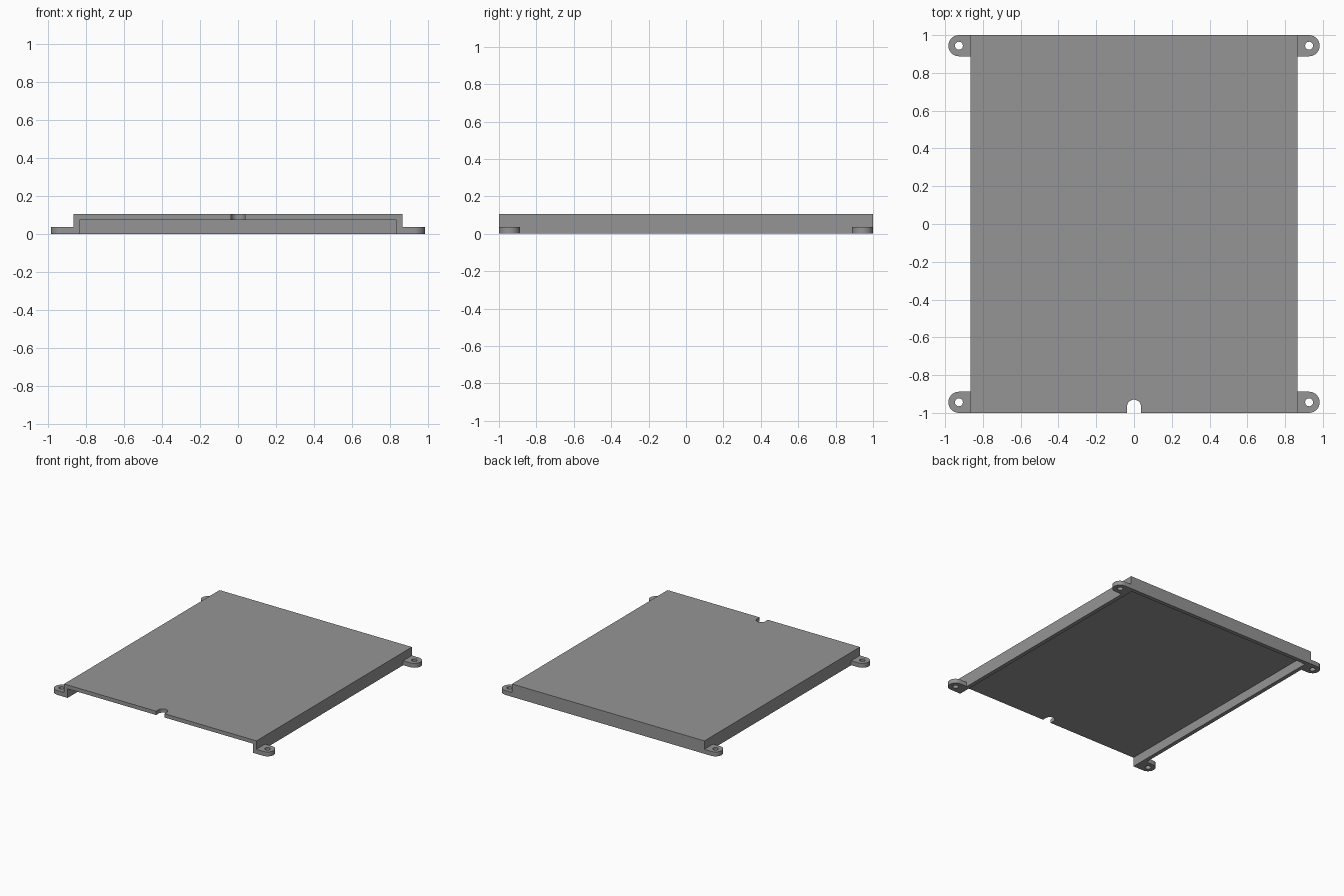
import bpy, bmesh, math

if "Cube" in bpy.data.objects:
    bpy.data.objects.remove(bpy.data.objects["Cube"])

WIDTH, DEPTH, HEIGHT = 0.866, 1.0, 0.105   # half width, half depth, full height
WALL, PLATE_Z, LUG_Z = 0.032, 0.074, 0.036

grey = bpy.data.materials.new("plain grey")
grey.diffuse_color = (0.3, 0.3, 0.3, 1)
grey.use_nodes = True
grey.node_tree.nodes["Principled BSDF"].inputs["Base Color"].default_value = grey.diffuse_color


def prism(name, outline, z0, z1):
    """Extrude a counter-clockwise outline from z0 up to z1."""
    bm = bmesh.new()
    low = [bm.verts.new((x, y, z0)) for x, y in outline]
    high = [bm.verts.new((x, y, z1)) for x, y in outline]
    bm.faces.new(low[::-1])
    bm.faces.new(high)
    n = len(low)
    for i in range(n):
        j = (i + 1) % n
        bm.faces.new((low[i], low[j], high[j], high[i]))
    mesh = bpy.data.meshes.new(name)
    bm.to_mesh(mesh)
    bm.free()
    mesh.materials.append(grey)
    obj = bpy.data.objects.new(name, mesh)
    bpy.context.collection.objects.link(obj)
    return obj


def arc(cx, cy, r, a0, a1, n):
    angles = [math.radians(a0 + (a1 - a0) * i / n) for i in range(n + 1)]
    return [(cx + r * math.cos(a), cy + r * math.sin(a)) for a in angles]


def activate(obj):
    bpy.ops.object.select_all(action='DESELECT')
    obj.select_set(True)
    bpy.context.view_layer.objects.active = obj


def cut(obj, cutter):
    mod = obj.modifiers.new("cut", 'BOOLEAN')
    mod.operation, mod.solver, mod.object = 'DIFFERENCE', 'EXACT', cutter
    activate(obj)
    bpy.ops.object.modifier_apply(modifier=mod.name)
    bpy.data.objects.remove(cutter)


def rect(x0, y0, x1, y1):
    return [(x0, y0), (x1, y0), (x1, y1), (x0, y1)]


# Cover: plate with side and back walls, open at the front and below
cover = prism("cover", rect(-WIDTH, -DEPTH, WIDTH, DEPTH), 0, HEIGHT)
inner = WIDTH - WALL
cut(cover, prism("cavity", rect(-inner, -1.2, inner, DEPTH - WALL), -0.1, PLATE_Z))

# Round-ended cable notch in the front edge
notch = [(-0.037, -1.2), (0.037, -1.2)] + arc(0, -0.967, 0.037, 0, 180, 20)
cut(cover, prism("notch", notch, -0.1, 0.2))
activate(cover)
bpy.ops.object.shade_smooth_by_angle(angle=math.radians(30))

# Mounting lugs: one rounded tab with a screw hole, mirrored to four corners
LX, LY, LR = 0.927, 0.944, 0.056
lugs = prism("mounting_lugs",
             [(WIDTH, LY - LR)] + arc(LX, LY, LR, -90, 90, 24) + [(WIDTH, LY + LR)],
             0, LUG_Z)
cut(lugs, prism("screw_hole", arc(LX, LY, 0.021, 0, 345, 23), -0.1, 0.2))
activate(lugs)
bpy.ops.object.shade_smooth_by_angle(angle=math.radians(30))
mirror = lugs.modifiers.new("mirror", 'MIRROR')
mirror.use_axis = (True, True, False)
